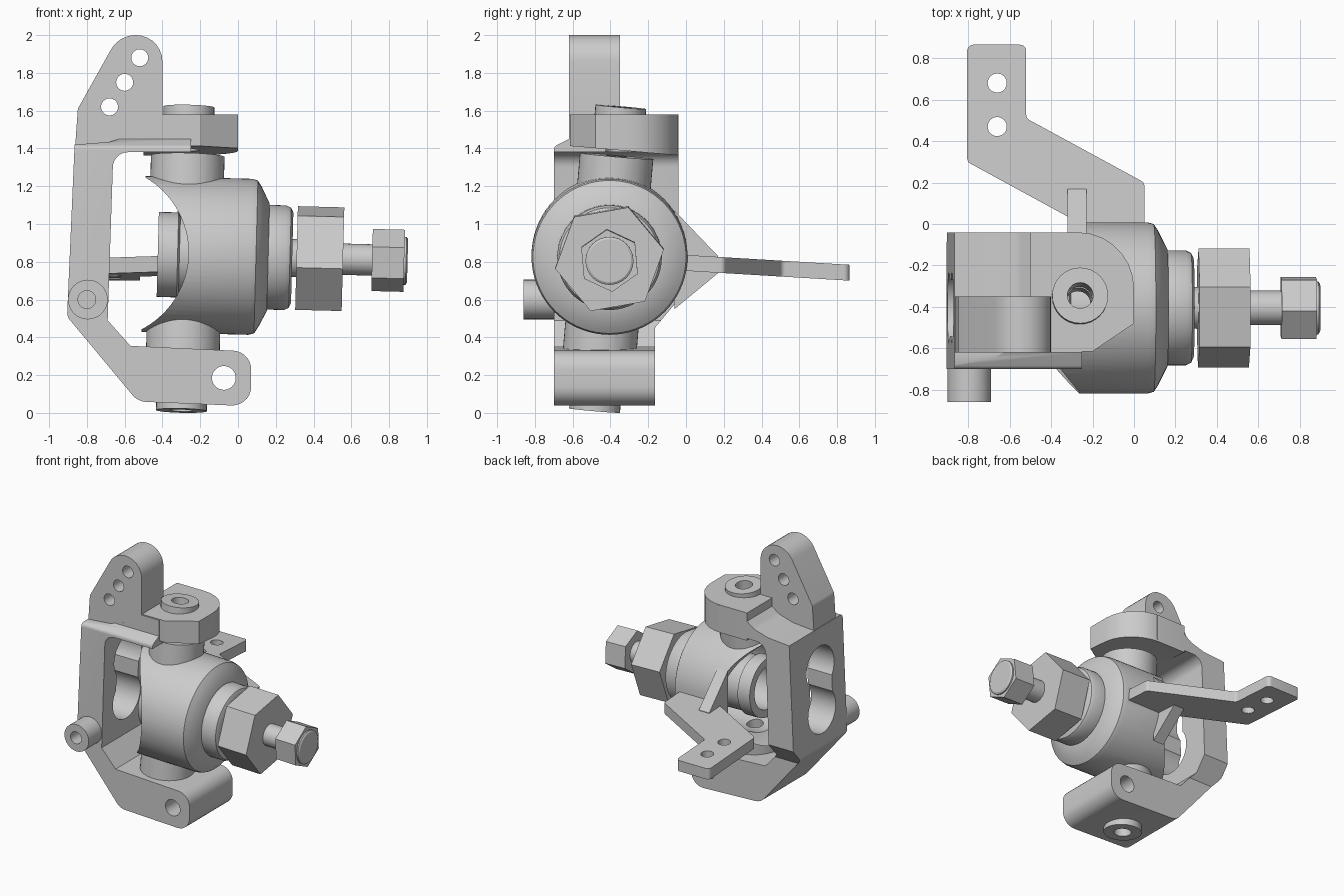
import bpy, bmesh
from math import cos, sin, tan, pi, radians
from mathutils import Vector

if "Cube" in bpy.data.objects:
    bpy.data.objects.remove(bpy.data.objects["Cube"])


def finish(name, bm):
    bmesh.ops.recalc_face_normals(bm, faces=bm.faces)
    me = bpy.data.meshes.new(name)
    bm.to_mesh(me)
    bm.free()
    ob = bpy.data.objects.new(name, me)
    bpy.context.collection.objects.link(ob)
    return ob


def fillet(pts, n=7):
    """Round every corner given as (a, b, radius)."""
    out = []
    for i, q in enumerate(pts):
        p = Vector(q[:2])
        if len(q) == 2:
            out.append(p)
            continue
        a = (Vector(pts[i - 1][:2]) - p).normalized()
        b = (Vector(pts[(i + 1) % len(pts)][:2]) - p).normalized()
        half, r = a.angle(b) / 2, q[2]
        c = p + (a + b).normalized() * r / sin(half)
        s, e = p + a * r / tan(half) - c, p + b * r / tan(half) - c
        out += [c + s.slerp(e, k / n).normalized() * r for k in range(n + 1)]
    return out


def prism(name, pts, axis, lo, hi, slope=(0, 0)):
    """Outline extruded along an axis; slope tilts the low/high face along y."""
    bm = bmesh.new()
    rings = []
    for h, sl in ((lo, slope[0]), (hi, slope[1])):
        ring = []
        for a, b in fillet(pts):
            co = {'x': (h, a, b), 'y': (a, h, b), 'z': (a, b, h + sl * b)}[axis]
            ring.append(bm.verts.new(co))
        rings.append(ring)
    n = len(rings[0])
    bm.faces.new(rings[0])
    bm.faces.new(rings[1])
    for i in range(n):
        j = (i + 1) % n
        bm.faces.new((rings[0][i], rings[0][j], rings[1][j], rings[1][i]))
    return finish(name, bm)


def lathe(name, prof, origin, d, n=48, phase=0):
    """Profile of (distance, radius) turned about the direction d."""
    d, o = Vector(d).normalized(), Vector(origin)
    ref = Vector((0, 0, 1)) if abs(d.y) > .9 else Vector((0, 1, 0))
    u = (ref - d * ref.dot(d)).normalized()
    v = d.cross(u)
    bm = bmesh.new()
    ang = [radians(phase) + 2 * pi * k / n for k in range(n)]
    rings = [[bm.verts.new(o + d * t + (u * cos(a) + v * sin(a)) * r) for a in ang]
             for t, r in prof]
    for p, q in zip(rings, rings[1:]):
        for i in range(n):
            j = (i + 1) % n
            bm.faces.new((p[i], p[j], q[j], q[i]))
    bm.faces.new(rings[0])
    bm.faces.new(rings[-1])
    return finish(name, bm)


def rod(p, q, r, n=32):
    d = Vector(q) - Vector(p)
    return lathe("cutter", [(0, r), (d.length, r)], p, d, n)


def boolean(ob, op, *others):
    for o in others:
        m = ob.modifiers.new("bool", 'BOOLEAN')
        m.operation, m.object, m.solver = op, o, 'EXACT'
        dg = bpy.context.evaluated_depsgraph_get()
        me = bpy.data.meshes.new_from_object(ob.evaluated_get(dg))
        ob.modifiers.clear()
        ob.data = me
        bpy.data.objects.remove(o)


def pin(z):
    """Point on the leaning kingpin axis."""
    return Vector((-.30 + .025 * z, -.485 + .0865 * z, z))


def y_hole(x, z, r):
    return rod((x, -1, z), (x, 0.2, z), r)


AX = Vector((1, 0, -.026))          # spindle axis, nearly along x
HUB = Vector((0, -.405, .828))

# C-shaped carrier: front outline intersected with side outline
carrier = prism("carrier", [
    (-.865, 1.42), (-.905, .51, .06), (-.53, .06, .1), (.07, .035, .1), (.07, .325, .1),
    (-.57, .355), (-.69, .49), (-.66, 1.38, .08), (-.25, 1.38), (-.25, 1.575),
    (-.42, 1.575), (-.56, 1.47, .1), (-.68, 1.435)], 'y', -.9, .1)
boolean(carrier, 'INTERSECT', prism("side", [
    (-.70, 0), (-.165, 0), (-.165, .45), (-.04, .6), (-.04, 1.7),
    (-.62, 1.7), (-.62, 1.45), (-.70, 1.41, .03)], 'x', -1, .2))
boss = prism("boss", [(-.5, -.04), (0, -.04, .27), (0, -.48), (-.2, -.615), (-.5, -.615)],
             'z', 1.36, 1.58, (-.086, 0))
tower = prism("tower", [(-.862, 1.41), (-.848, 1.61, .05), (-.63, 2, .15), (-.4, 2, .14),
                        (-.4, 1.45), (-.6, 1.41)], 'y', -.619, -.35)
peg = rod((-.795, -.86, .6), (-.795, -.6, .6), .105)
bush = [rod(pin(1.5), pin(1.62), .135), rod(pin(.2), pin(.012), .135)]
boolean(carrier, 'UNION', boss, tower, peg, *bush)

# carrier holes: tower row, lower link, peg, kingpin and the waisted window
boolean(carrier, 'DIFFERENCE',
        *[y_hole(-.52 - .08 * i, 1.88 - .13 * i, .045) for i in range(3)],
        y_hole(-.075, .185, .063),
        rod((-.8, -.9, .6), (-.8, -.6, .6), .047),
        rod(pin(1.2), pin(1.8), .062), rod(pin(-.2), pin(.5), .062),
        rod((-1.1, -.405, 1.11), (-.58, -.405, 1.11), .17),
        rod((-1.1, -.405, .78), (-.58, -.405, .78), .17),
        prism("waist", [(-.54, .75), (-.27, .75), (-.27, 1.13), (-.54, 1.13)], 'x', -1.1, -.55))

# steering knuckle: turned body, kingpin stubs, arm and gusset
knuckle = lathe("knuckle", [(-.5, .413), (.065, .413), (.095, .405), (.115, .375), (.16, .285),
                            (.16, .277), (.25, .277), (.275, .265), (.287, .24)], HUB, AX, 72)
arm = prism("arm", [(-.25, -.06), (.05, -.06), (.05, .2, .03), (-.52, .51, .03), (-.52, .865, .03),
                    (-.805, .865, .03), (-.805, .3, .03), (-.31, .03)],
            'z', .752, .836, (-.06, -.06))
boolean(arm, 'DIFFERENCE', *[rod((-.66, y, .5), (-.66, y, 1), .046) for y in (.47, .68)])
gusset = prism("gusset", [(-.06, 1.07), (.17, .83), (.17, .74), (-.06, .55)], 'x', -.32, -.23)
saddle = rod((-.72, -1.2, .85), (-.72, .4, .85), .458, 96)
boolean(knuckle, 'UNION', rod(pin(1.36), pin(1.0), .195, 48), rod(pin(.3), pin(.65), .195, 48))
boolean(knuckle, 'DIFFERENCE', saddle)
boolean(knuckle, 'UNION', arm, gusset)
boolean(knuckle, 'DIFFERENCE', rod(HUB - AX * .9, HUB + AX * .03, .335, 64),
        rod(pin(.1), pin(1.6), .06))

# hollow drive cup inside the knuckle
cup = lathe("drive_cup", [(-.425, .225), (-.32, .225), (-.31, .205), (.06, .205)], HUB, AX)
boolean(cup, 'DIFFERENCE', rod(HUB - AX * .6, HUB - AX * .1, .165))

# spindle with wheel hex, end nut and thread tip
spindle = lathe("spindle", [(.02, .1), (.31, .1), (.31, .083), (.885, .083)], HUB, AX)
hexes = [lathe("wheel_hex", [(.31, .292), (.556, .292)], HUB, AX, 6, 10),
         lathe("end_nut", [(.71, .165), (.88, .165)], HUB, AX, 6, 35)]
tip = lathe("spindle_tip", [(.87, .127), (.89, .127), (.898, .115)], HUB, AX, 32)

for ob in [carrier, knuckle, cup, spindle, tip]:
    ob.data.shade_smooth()
    ob.data.set_sharp_from_angle(angle=radians(28))
